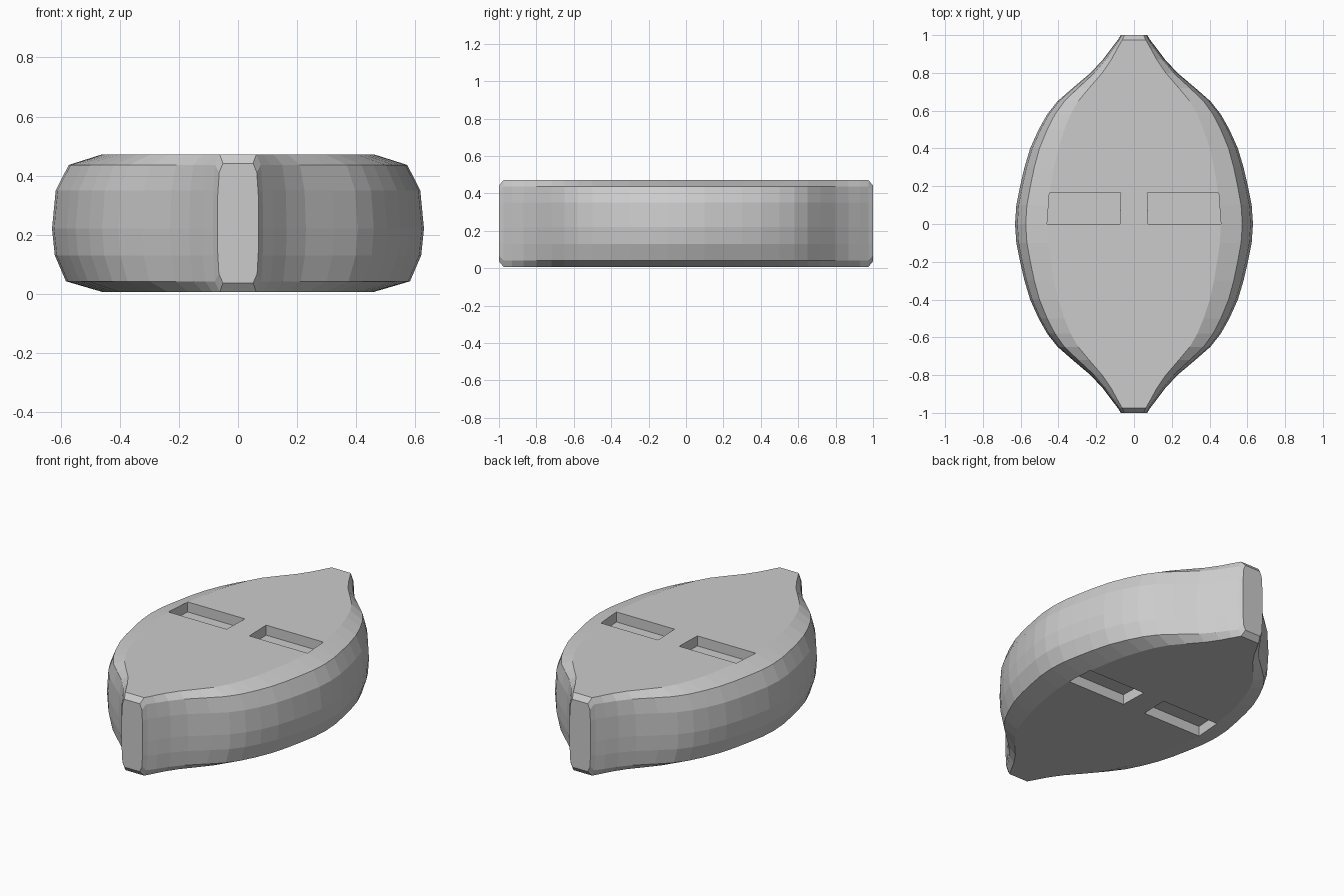
import bpy
import bmesh

cube = bpy.data.objects.get("Cube")
if cube:
    bpy.data.objects.remove(cube, do_unlink=True)

grey = bpy.data.materials.new("plain grey")
grey.use_nodes = True
grey.diffuse_color = (0.6, 0.6, 0.6, 1)
grey.node_tree.nodes["Principled BSDF"].inputs["Base Color"].default_value = (0.6, 0.6, 0.6, 1)

BOTTOM, TOP = 0.006, 0.472
MIDDLE = (BOTTOM + TOP) / 2

# Half width of the body along its length, from the middle to a tip
PLAN = [(0, 0.63), (0.1, 0.623), (0.2, 0.603), (0.3, 0.58), (0.4, 0.55),
        (0.5, 0.505), (0.58, 0.46), (0.65, 0.405), (0.72, 0.325),
        (0.8, 0.23), (0.87, 0.165), (0.93, 0.12), (0.975, 0.085)]
# Rounded side of the cross-section: share of half width, height
SIDE = [(0.73, BOTTOM), (0.925, 0.042), (0.985, 0.13), (1, 0.22),
        (0.98, 0.35), (0.91, 0.436), (0.73, TOP)]
SECTION = SIDE + [(-x, z) for x, z in reversed(SIDE)]


def mesh_object(name, bm):
    bmesh.ops.recalc_face_normals(bm, faces=bm.faces)
    mesh = bpy.data.meshes.new(name)
    bm.to_mesh(mesh)
    bm.free()
    mesh.materials.append(grey)
    obj = bpy.data.objects.new(name, mesh)
    bpy.context.collection.objects.link(obj)
    return obj


def loft(bm, rings):
    """Skin a row of closed rings and cap both ends."""
    loops = [[bm.verts.new(p) for p in ring] for ring in rings]
    for a, b in zip(loops, loops[1:]):
        for i in range(len(a)):
            j = (i + 1) % len(a)
            bm.faces.new((a[i], a[j], b[j], b[i]))
    bm.faces.new(loops[0])
    bm.faces.new(loops[-1])


def ring(y, width, squash=1):
    return [(x * width, y, MIDDLE + (z - MIDDLE) * squash) for x, z in SECTION]


# Body: pointed oval with blunt, chamfered tips
stations = [(y, w, 1) for y, w in PLAN] + [(1, 0.07, 0.87)]
stations = [(-y, w, s) for y, w, s in reversed(stations[1:])] + stations
bm = bmesh.new()
loft(bm, [ring(*s) for s in stations])
body = mesh_object("body", bm)

# Slots: two shallow tapered recesses in the top and the bottom
bm = bmesh.new()
DEPTH = 0.06
for side in (-1, 1):
    corners = [(0.075, 0), (0.46, 0), (0.448, 0.165), (0.07, 0.165)]
    for low, high in ((TOP - DEPTH, TOP + 0.1), (BOTTOM - 0.1, BOTTOM + DEPTH)):
        loft(bm, [[(side * x, y, z) for x, y in corners] for z in (low, high)])
cutter = mesh_object("slot_cutter", bm)
cutter.hide_render = True

# Cut the slots into the body, then drop the cutter
cut = body.modifiers.new("slots", 'BOOLEAN')
cut.operation = 'DIFFERENCE'
cut.solver = 'EXACT'
cut.object = cutter
bpy.context.view_layer.objects.active = body
bpy.ops.object.modifier_apply(modifier=cut.name)
bpy.data.objects.remove(cutter, do_unlink=True)
